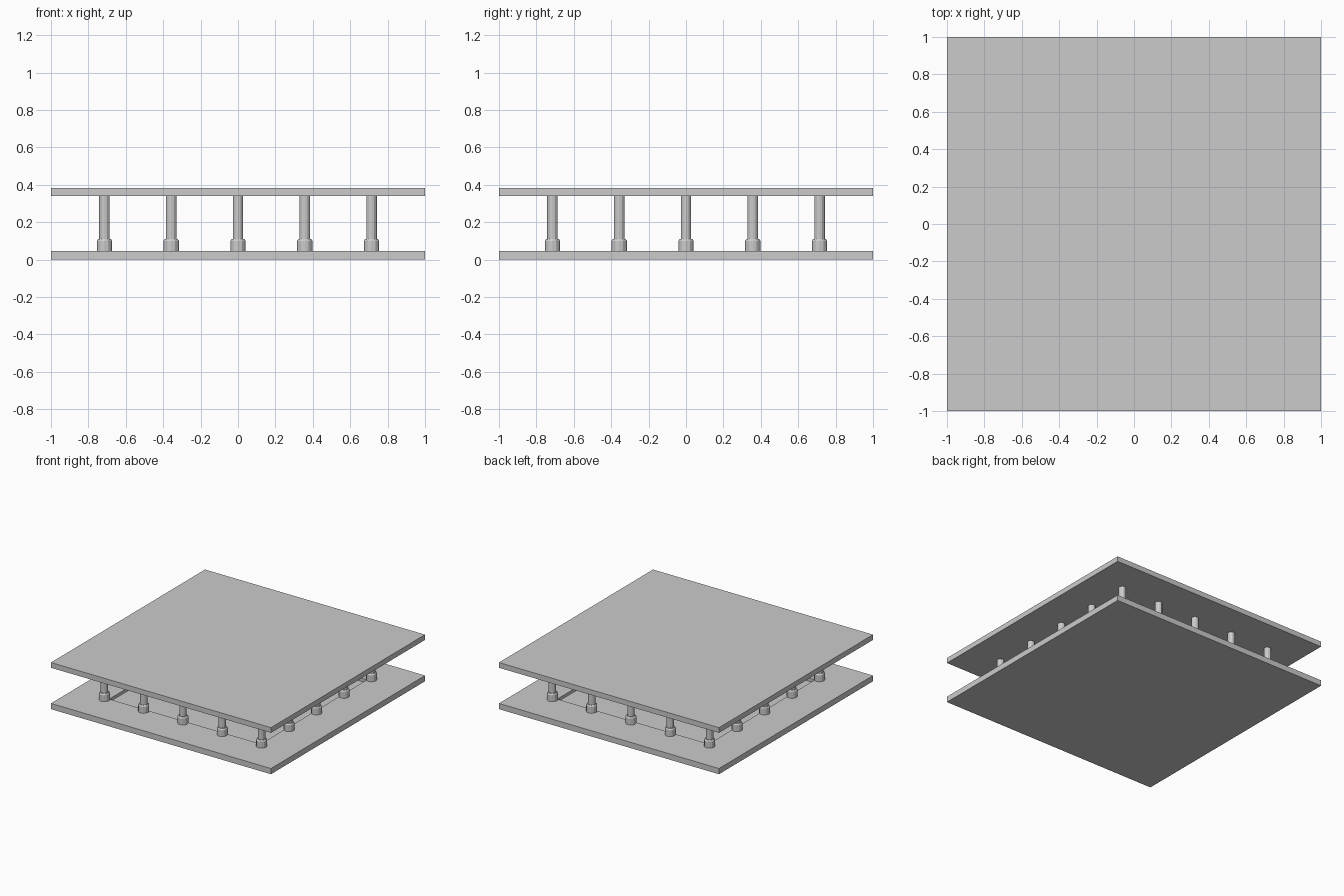
import bpy, bmesh, math

if "Cube" in bpy.data.objects:
    bpy.data.objects.remove(bpy.data.objects["Cube"])

FLOOR, CEIL, TOP = 0.047, 0.34, 0.383   # key heights
POOL, DEPTH = 0.56, 0.025               # sunken court half width and depth


def make_object(name, bm):
    bmesh.ops.recalc_face_normals(bm, faces=bm.faces)
    mesh = bpy.data.meshes.new(name)
    bm.to_mesh(mesh)
    bm.free()
    obj = bpy.data.objects.new(name, mesh)
    bpy.context.collection.objects.link(obj)
    return obj


def slab(name, z0, z1):
    bm = bmesh.new()
    bmesh.ops.create_cube(bm, size=1)
    for v in bm.verts:
        v.co = (v.co.x * 2, v.co.y * 2, z0 + (v.co.z + 0.5) * (z1 - z0))
    return bm


def column_mesh(profile, sides=12):
    bm = bmesh.new()
    rings = []
    for r, z in profile:
        rings.append([bm.verts.new((r * math.cos(2 * math.pi * i / sides),
                                    r * math.sin(2 * math.pi * i / sides), z))
                      for i in range(sides)])
    for a, b in zip(rings, rings[1:]):
        for i in range(sides):
            j = (i + 1) % sides
            bm.faces.new((a[i], a[j], b[j], b[i]))
    bm.faces.new(rings[0])
    bm.faces.new(rings[-1])
    return bm


# Floor slab with a shallow square recess in the middle
bm = slab("floor_slab", 0, FLOOR)
bm.normal_update()
top = max(bm.faces, key=lambda f: f.calc_center_median().z)
bmesh.ops.inset_region(bm, faces=[top], thickness=1 - POOL)
ret = bmesh.ops.extrude_face_region(bm, geom=[top])
bmesh.ops.translate(bm, vec=(0, 0, -DEPTH),
                    verts=[g for g in ret["geom"] if isinstance(g, bmesh.types.BMVert)])
if top.is_valid:
    bmesh.ops.delete(bm, geom=[top], context='FACES_ONLY')
make_object("floor_slab", bm)

# Roof slab
make_object("roof_slab", slab("roof_slab", CEIL, TOP))

# Columns around the perimeter: wide foot, narrow shaft
profile = [(0.041, FLOOR), (0.041, 0.1), (0.034, 0.11), (0.028, 0.11), (0.028, CEIL)]
first = make_object("column_1", column_mesh(profile))
STEP = 0.357
spots = [(i, j) for i in range(-2, 3) for j in range(-2, 3) if max(abs(i), abs(j)) == 2]
for n, (i, j) in enumerate(spots, 1):
    obj = first
    if n > 1:
        obj = bpy.data.objects.new(f"column_{n}", first.data)
        bpy.context.collection.objects.link(obj)
    obj.location = (i * STEP, j * STEP, 0)
